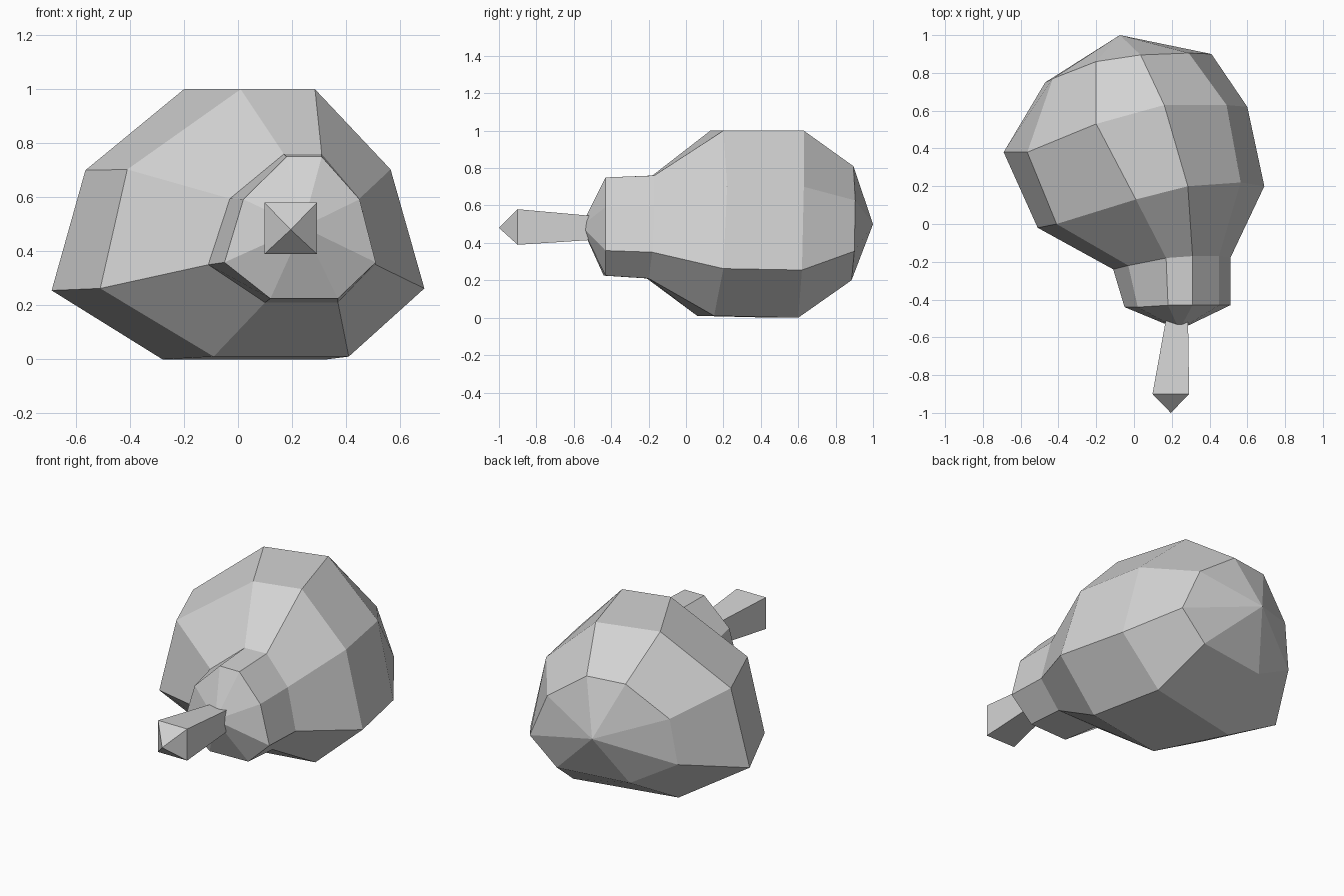
import bpy
import bmesh
from mathutils import Vector

default = bpy.data.objects.get("Cube")
if default:
    bpy.data.objects.remove(default, do_unlink=True)

# One plain grey for everything
grey = bpy.data.materials.new("light_grey")
grey.use_nodes = True
colour = (0.65, 0.65, 0.65, 1)
grey.diffuse_color = colour
grey.node_tree.nodes["Principled BSDF"].inputs["Base Color"].default_value = colour

# Heights shared by every eight-sided ring, from lower left clockwise over the top
RING_HEIGHTS = (0.255, 0.7, 1, 1, 0.7, 0.255, 0, 0)


def ring(low, high, xs, ys):
    """Eight points of one slanted cross-section."""
    return [Vector((x, y, low + (high - low) * h))
            for x, y, h in zip(xs, ys, RING_HEIGHTS)]


def square(cx, y, cz, half_x, half_z):
    """Four points of a square section facing the front."""
    corners = ((-1, -1), (-1, 1), (1, 1), (1, -1))
    return [Vector((cx + sx * half_x, y, cz + sz * half_z)) for sx, sz in corners]


def loft(name, rings, front_tip=None, back_tip=None):
    """Bridge rings from front to back and close each end with a fan or a flat face."""
    bm = bmesh.new()
    loops = [[bm.verts.new(p) for p in points] for points in rings]
    count = len(loops[0])
    for near, far in zip(loops, loops[1:]):
        for i in range(count):
            j = (i + 1) % count
            bm.faces.new((near[i], near[j], far[j], far[i]))
    for loop, tip in ((loops[0], front_tip), (loops[-1], back_tip)):
        if tip is None:
            bm.faces.new(loop)
            continue
        apex = bm.verts.new(tip)
        for i in range(count):
            bm.faces.new((loop[i], loop[(i + 1) % count], apex))
    bmesh.ops.recalc_face_normals(bm, faces=bm.faces)
    mesh = bpy.data.meshes.new(name)
    bm.to_mesh(mesh)
    bm.free()
    mesh.materials.append(grey)
    obj = bpy.data.objects.new(name, mesh)
    bpy.context.scene.collection.objects.link(obj)
    return obj


# Lopsided bulb: neck front, neck back, wide front, wide back, tail
neck_front = ring(0.225, 0.75,
                  (-0.05, 0.02, 0.18, 0.31, 0.45, 0.51, 0.37, 0.12),
                  (-0.44, -0.44, -0.43, -0.43, -0.43, -0.43, -0.43, -0.44))
neck_back = ring(0.21, 0.76,
                 (-0.11, -0.03, 0.17, 0.31, 0.45, 0.51, 0.37, 0.1),
                 (-0.24, -0.22, -0.18, -0.17, -0.17, -0.18, -0.2, -0.21))
wide_front = ring(0.01, 1,
                  (-0.51, -0.41, 0.01, 0.285, 0.565, 0.69, 0.41, -0.09),
                  (-0.02, 0, 0.13, 0.2, 0.22, 0.2, 0.15, 0.06))
wide_back = ring(0, 1,
                 (-0.69, -0.565, -0.2, 0.16, 0.49, 0.6, 0.33, -0.28),
                 (0.38, 0.38, 0.53, 0.63, 0.63, 0.62, 0.6, 0.47))
tail = ring(0.2, 0.81,
            (-0.47, -0.43, -0.2, 0.035, 0.29, 0.41, 0.24, -0.2),
            (0.75, 0.77, 0.86, 0.895, 0.905, 0.9, 0.885, 0.82))
loft("bulb_body", [neck_front, neck_back, wide_front, wide_back, tail],
     front_tip=(0.24, -0.56, 0.49), back_tip=(-0.075, 1, 0.5))

# Square stalk that widens towards its pointed end
loft("stalk", [square(0.195, -0.9, 0.485, 0.097, 0.095),
               square(0.228, -0.5, 0.48, 0.058, 0.064)],
     front_tip=(0.195, -1, 0.48))
